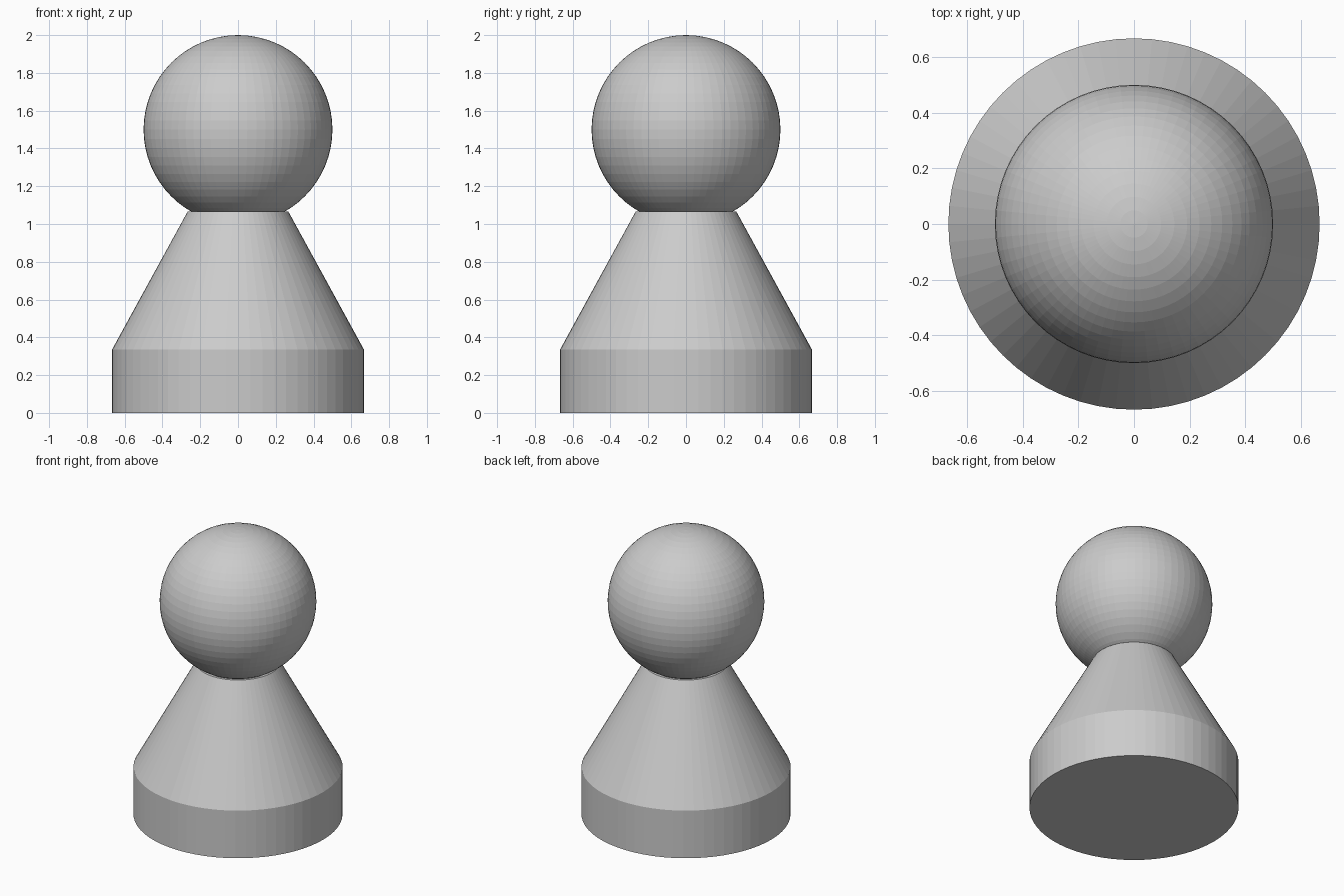
import bpy

if "Cube" in bpy.data.objects:
    bpy.data.objects.remove(bpy.data.objects["Cube"])

SIDES = 64

# One flat grey for the whole piece
grey = bpy.data.materials.new("light grey")
grey.diffuse_color = (0.6, 0.6, 0.6, 1)
grey.use_nodes = True
grey.node_tree.nodes["Principled BSDF"].inputs["Base Color"].default_value = grey.diffuse_color


def finish(name):
    obj = bpy.context.object
    obj.name = name
    obj.data.materials.append(grey)
    return obj


# Round base drum and tapered body, as one turned solid
profile = [(0.667, 0.0), (0.667, 0.335), (0.266, 1.067)]


def turned(name, points):
    import math
    verts, faces = [], []
    for r, z in points:
        for i in range(SIDES):
            a = 2 * math.pi * i / SIDES
            verts.append((r * math.cos(a), r * math.sin(a), z))
    for k in range(len(points) - 1):
        for i in range(SIDES):
            j = (i + 1) % SIDES
            a, b = k * SIDES, (k + 1) * SIDES
            faces.append((a + i, a + j, b + j, b + i))
    faces.append(tuple(reversed(range(SIDES))))
    top = (len(points) - 1) * SIDES
    faces.append(tuple(range(top, top + SIDES)))
    mesh = bpy.data.meshes.new(name)
    mesh.from_pydata(verts, [], faces)
    obj = bpy.data.objects.new(name, mesh)
    bpy.context.collection.objects.link(obj)
    mesh.materials.append(grey)
    return obj


turned("base_and_body", profile)

# Ball head, sunk slightly into the top of the body
bpy.ops.mesh.primitive_uv_sphere_add(segments=SIDES, ring_count=32, radius=0.5,
                                     location=(0, 0, 1.5))
finish("head")
